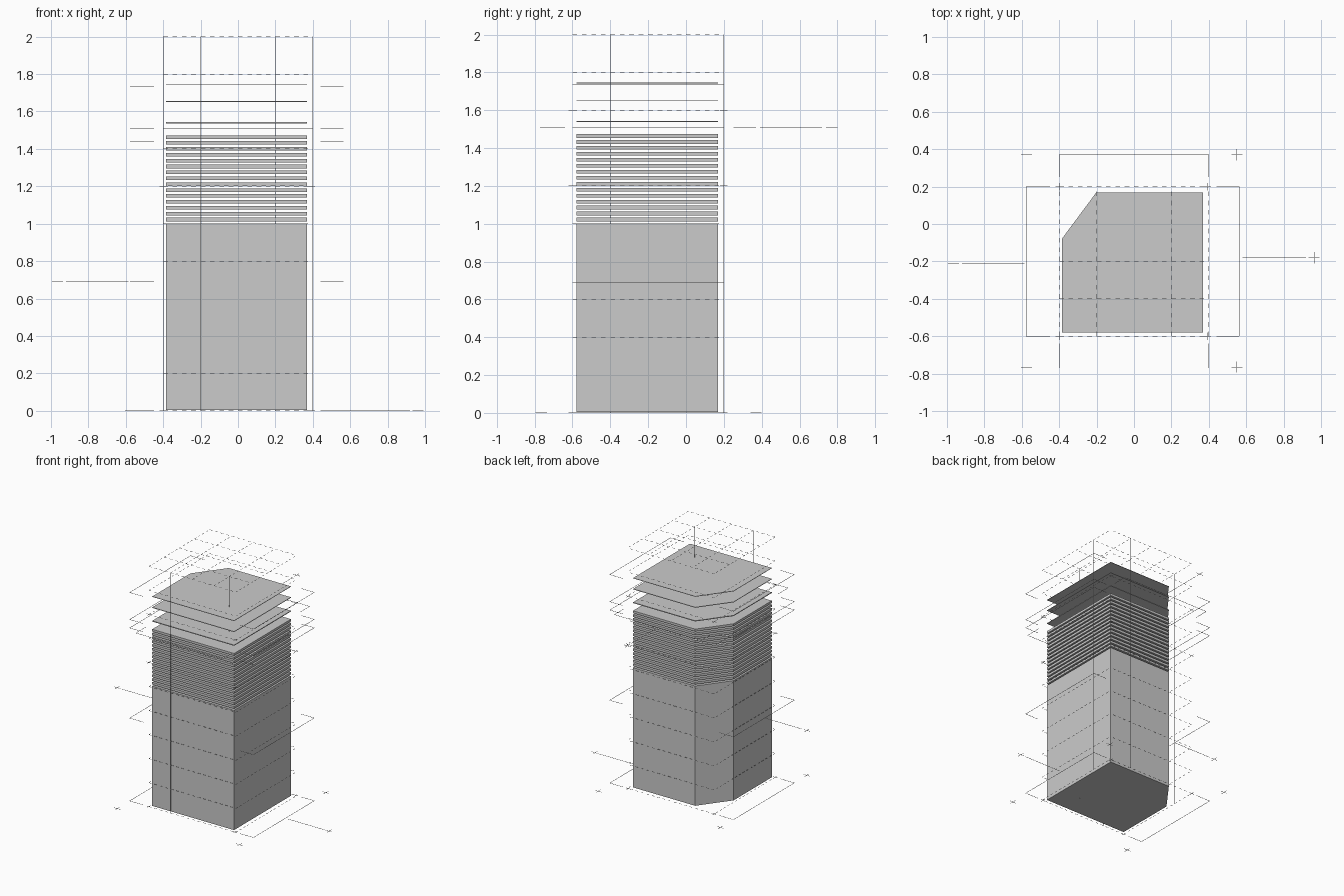
import bpy, bmesh
from mathutils import Vector

if "Cube" in bpy.data.objects:
    bpy.data.objects.remove(bpy.data.objects["Cube"])

W = 0.002  # width of the thin guide rods


def finish(name, bm):
    bmesh.ops.recalc_face_normals(bm, faces=bm.faces)
    me = bpy.data.meshes.new(name)
    bm.to_mesh(me)
    bm.free()
    ob = bpy.data.objects.new(name, me)
    bpy.context.collection.objects.link(ob)
    return ob


# five-sided footprint with one cut corner
FOOT = [(-0.384, -0.58), (0.37, -0.58), (0.37, 0.168), (-0.202, 0.168), (-0.384, -0.077)]


def prism(bm, z0, z1):
    f = bm.faces.new([bm.verts.new((x, y, z0)) for x, y in FOOT])
    r = bmesh.ops.extrude_face_region(bm, geom=[f], use_keep_orig=True)
    vs = [g for g in r['geom'] if isinstance(g, bmesh.types.BMVert)]
    bmesh.ops.translate(bm, verts=vs, vec=(0, 0, z1 - z0))


def rod(bm, a, b):
    # axis-aligned thin square rod
    a, b = Vector(a), Vector(b)
    vs = bmesh.ops.create_cube(bm, size=1)['verts']
    for v in vs:
        v.co = Vector([v.co[i] * max(abs(b[i] - a[i]), W) + (a[i] + b[i]) / 2 for i in range(3)])


def cross(bm, x, y, z, r=0.03):
    rod(bm, (x - r, y, z), (x + r, y, z))
    rod(bm, (x, y - r, z), (x, y + r, z))


# solid lower block
bm = bmesh.new()
prism(bm, 0.004, 1.0)
finish("solid_block", bm)

# fifteen stacked slabs
bm = bmesh.new()
for i in range(15):
    z = 1.013 + 0.0315 * i
    prism(bm, z, z + 0.019)
finish("stacked_slabs", bm)

# three separate thin sheets
bm = bmesh.new()
for z, t in ((1.54, 0.006), (1.653, 0.004), (1.744, 0.003)):
    prism(bm, z - t / 2, z + t / 2)
finish("thin_sheets", bm)

# vertical guide poles
bm = bmesh.new()
for x, y in ((-0.2, -0.6), (0.4, 0), (-0.4, 0), (0.2, 0.2), (0.2, -0.4)):
    rod(bm, (x, y, 0), (x, y, 2))
finish("guide_poles", bm)


# dashed level outlines, full grid at the top
def dashed(bm, fixed, axis, lo, z):
    for i in range(16):
        s = lo + i * 0.05
        if axis == 0:
            rod(bm, (s, fixed, z), (s + 0.025, fixed, z))
        else:
            rod(bm, (fixed, s, z), (fixed, s + 0.025, z))


bm = bmesh.new()
for k in range(11):
    z = min(max(0.2 * k, W / 2), 2 - W / 2)
    for i in (range(5) if k == 10 else (0, 4)):
        dashed(bm, -0.6 + 0.2 * i, 0, -0.4, z)
        dashed(bm, -0.4 + 0.2 * i, 1, -0.6, z)
finish("level_grids", bm)

# side brackets around the block
bm = bmesh.new()
for z in (W / 2, 0.69, 1.44, 1.51, 1.735):
    for x, xi in ((-0.577, -0.45), (0.562, 0.44)):
        rod(bm, (x, -0.6, z), (x, 0.2, z))
        for y in (-0.6, 0.2):
            rod(bm, (x, y, z), (xi, y, z))
for y, yi in ((-0.77, -0.64), (0.37, 0.25)):
    rod(bm, (-0.4, y, 1.51), (0.4, y, 1.51))
    for x in (-0.4, 0.4):
        rod(bm, (x, y, 1.51), (x, yi, 1.51))
finish("brackets", bm)

# leader lines and small marker crosses
bm = bmesh.new()
rod(bm, (-0.92, -0.21, 0.69), (-0.585, -0.21, 0.69))
rod(bm, (0.58, -0.18, W / 2), (0.92, -0.18, W / 2))
rod(bm, (0, 0.39, 1.51), (0, 0.72, 1.51))
cross(bm, -0.965, -0.21, 0.69)
cross(bm, 0.963, -0.18, W / 2)
cross(bm, 0, 0.77, 1.51)
for x in (-0.575, 0.55):
    for y in (-0.765, 0.37):
        cross(bm, x, y, W / 2)
for x in (-0.4, 0.392):
    for y in (-0.6, 0.2):
        for z in (W / 2, 1.2, 1.6):
            cross(bm, x, y, z, 0.02)
finish("leaders_and_markers", bm)
